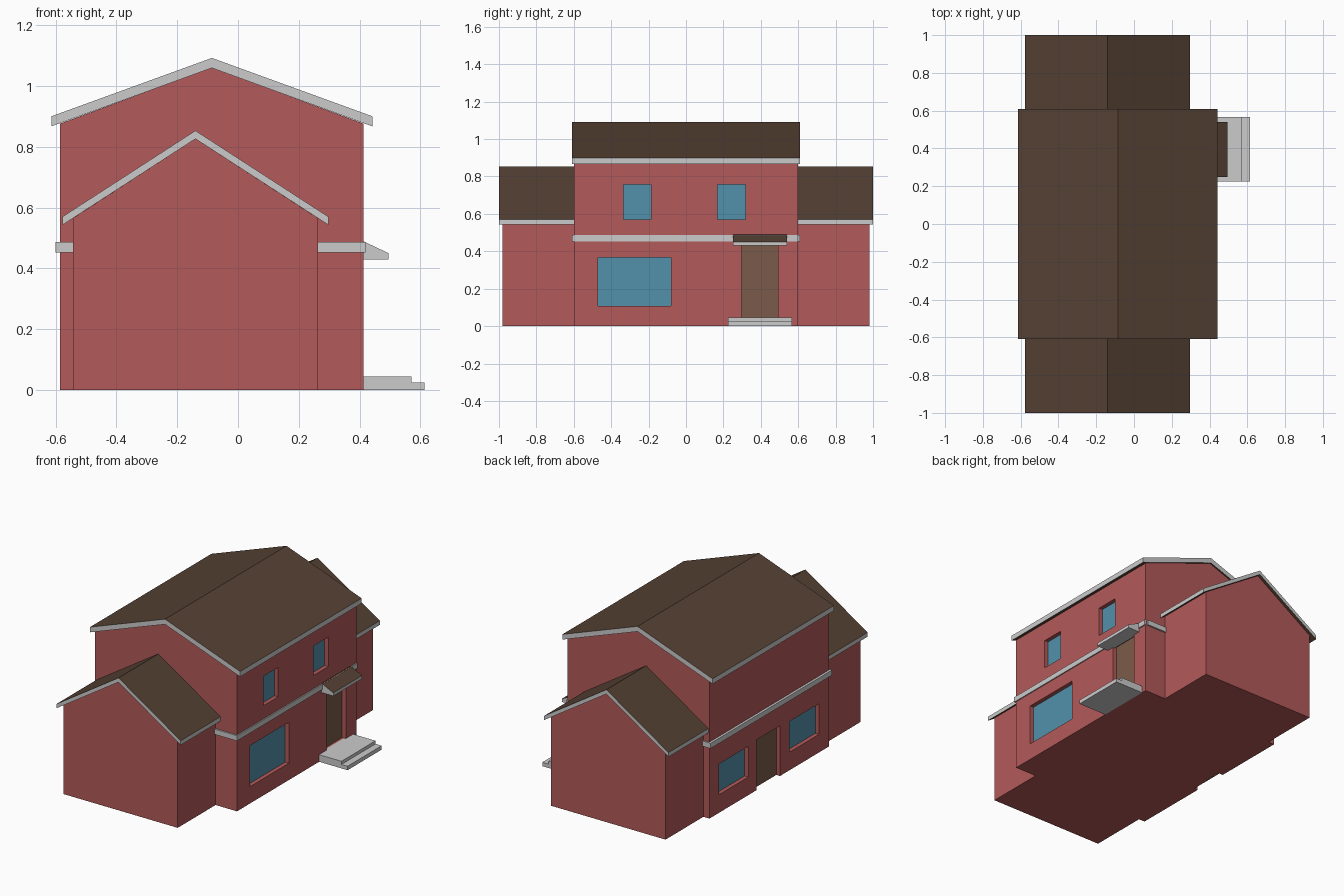
import bpy, bmesh

if "Cube" in bpy.data.objects:
    bpy.data.objects.remove(bpy.data.objects["Cube"])


def material(name, rgb):
    m = bpy.data.materials.new(name)
    m.diffuse_color = (*rgb, 1)
    m.use_nodes = True
    m.node_tree.nodes["Principled BSDF"].inputs["Base Color"].default_value = m.diffuse_color
    return m


BRICK = material("brick", (0.456, 0.10, 0.10))
ROOF = material("roof_brown", (0.092, 0.053, 0.034))
GLASS = material("glass", (0.084, 0.283, 0.402))
DOOR = material("door_wood", (0.198, 0.105, 0.067))
TRIM = material("trim_grey", (0.8, 0.8, 0.8))


def prism(name, profile, y0, y1, mat, slope_mat=None):
    """Extrude an (x, z) outline along y; sloping faces may take slope_mat."""
    bm = bmesh.new()
    face = bm.faces.new([bm.verts.new((x, y0, z)) for x, z in profile])
    ext = bmesh.ops.extrude_face_region(bm, geom=[face])
    verts = [v for v in ext["geom"] if isinstance(v, bmesh.types.BMVert)]
    bmesh.ops.translate(bm, verts=verts, vec=(0, y1 - y0, 0))
    bmesh.ops.recalc_face_normals(bm, faces=bm.faces)
    bm.normal_update()
    if slope_mat:
        for f in bm.faces:
            f.material_index = int(0.5 < abs(f.normal.z) < 0.99)
    me = bpy.data.meshes.new(name)
    bm.to_mesh(me)
    bm.free()
    for m in (mat, slope_mat):
        if m:
            me.materials.append(m)
    ob = bpy.data.objects.new(name, me)
    bpy.context.collection.objects.link(ob)
    return ob


def box(name, x0, x1, y0, y1, z0, z1, mat):
    return prism(name, [(x0, z0), (x1, z0), (x1, z1), (x0, z1)], y0, y1, mat)


def gable(name, cx, half, eave, ridge, y0, y1):
    return prism(name, [(cx - half, 0), (cx + half, 0), (cx + half, eave),
                        (cx, ridge), (cx - half, eave)], y0, y1, BRICK)


def gable_roof(name, cx, half, eave, ridge, t, y0, y1):
    return prism(name, [(cx - half, eave), (cx, ridge), (cx + half, eave),
                        (cx + half, eave - t), (cx, ridge - t), (cx - half, eave - t)],
                 y0, y1, TRIM, ROOF)


# Main two-storey block
X0, X1, DEPTH = -0.585, 0.413, 0.03
main = gable("main_walls", -0.086, 0.499, 0.876, 1.06, -0.6, 0.6)
gable_roof("main_roof", -0.086, 0.528, 0.90, 1.092, 0.033, -0.61, 0.61)

# Side wings, front and back
for name, s in (("front", -1), ("back", 1)):
    ya, yb = sorted((s * 0.59, s * 0.98))
    gable(name + "_wing_walls", -0.14, 0.4025, 0.565, 0.826, ya, yb)
    ya, yb = sorted((s * 0.595, s * 1.0))
    gable_roof(name + "_wing_roof", -0.14, 0.437, 0.57, 0.853, 0.027, ya, yb)

# Recessed windows and doors: name, side, y range, z range, material
openings = [
    ("large_window", 1, -0.47, -0.08, 0.107, 0.367, GLASS),
    ("upper_window_a", 1, -0.335, -0.187, 0.57, 0.757, GLASS),
    ("upper_window_b", 1, 0.168, 0.317, 0.57, 0.757, GLASS),
    ("entrance_door", 1, 0.297, 0.493, 0.045, 0.44, DOOR),
    ("rear_window_a", -1, 0.21, 0.505, 0.115, 0.31, GLASS),
    ("rear_window_b", -1, -0.50, -0.205, 0.115, 0.31, GLASS),
    ("rear_door", -1, -0.108, 0.125, 0.0, 0.32, DOOR),
]
for name, s, ya, yb, za, zb, mat in openings:
    wall = X1 if s > 0 else X0
    inner = wall - s * DEPTH
    cutter = box("opening_cutter", *sorted((inner, wall + s * 0.05)), ya, yb,
                 za or -0.01, zb, BRICK)
    mod = main.modifiers.new("opening", "BOOLEAN")
    mod.operation, mod.solver, mod.object = "DIFFERENCE", "EXACT", cutter
    bpy.context.view_layer.objects.active = main
    bpy.ops.object.modifier_apply(modifier=mod.name)
    bpy.data.objects.remove(cutter)
    box(name, *sorted((inner - s * 0.01, inner + s * 0.004)), ya, yb, za, zb, mat)

# Storey band: four strips round the block
box("band_right", X1 - 0.01, 0.42, -0.61, 0.60, 0.453, 0.486, TRIM)
box("band_left", -0.60, X0 + 0.01, -0.61, 0.61, 0.453, 0.486, TRIM)
for name, s in (("front", -1), ("back", 1)):
    box("band_" + name, X0 + 0.01, X1 - 0.01, *sorted((s * 0.59, s * 0.61)),
        0.453, 0.486, TRIM)

# Porch canopy and steps
prism("porch_canopy", [(0.40, 0.43), (0.495, 0.43), (0.495, 0.45), (0.40, 0.495)],
      0.25, 0.54, TRIM, ROOF)
prism("porch_steps", [(0.40, 0), (0.613, 0), (0.613, 0.025), (0.57, 0.025),
                      (0.57, 0.045), (0.40, 0.045)], 0.225, 0.567, TRIM)
